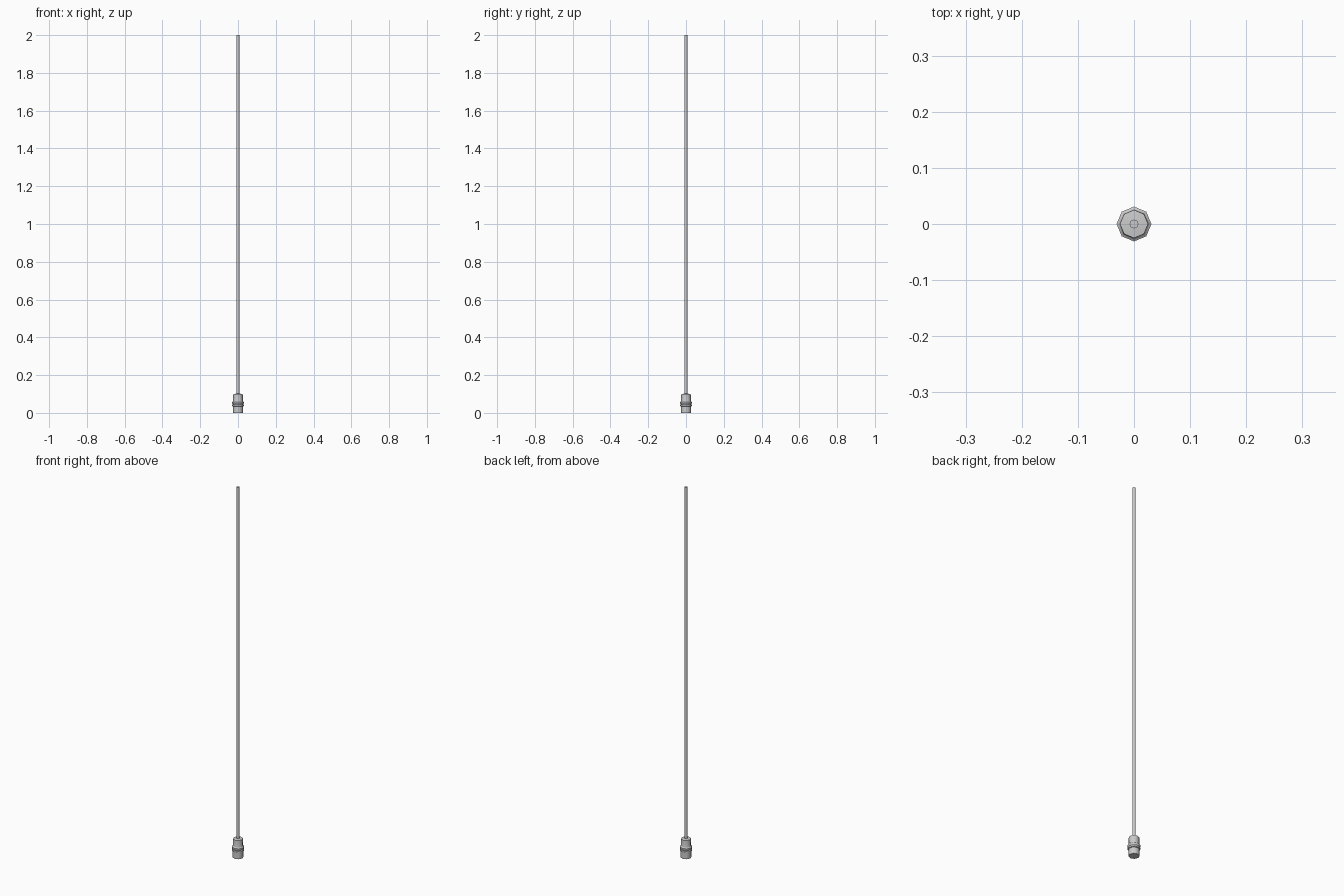
import bpy, bmesh, math

if "Cube" in bpy.data.objects:
    bpy.data.objects.remove(bpy.data.objects["Cube"])

SIDES = 8

def lathe(name, profile):
    """Revolve (radius, z) points around z with eight sides, capped at both ends."""
    bm = bmesh.new()
    rings = []
    for r, z in profile:
        rings.append([bm.verts.new((r * math.cos(2 * math.pi * i / SIDES),
                                    r * math.sin(2 * math.pi * i / SIDES), z))
                      for i in range(SIDES)])
    for a, b in zip(rings, rings[1:]):
        for i in range(SIDES):
            j = (i + 1) % SIDES
            bm.faces.new((a[i], a[j], b[j], b[i]))
    bm.faces.new(rings[0][::-1])
    bm.faces.new(rings[-1])
    for f in bm.faces:
        f.smooth = True
    mesh = bpy.data.meshes.new(name)
    bm.to_mesh(mesh)
    bm.free()
    obj = bpy.data.objects.new(name, mesh)
    bpy.context.collection.objects.link(obj)
    bpy.context.view_layer.objects.active = obj
    obj.select_set(True)
    bpy.ops.object.shade_smooth_by_angle(angle=math.radians(50))
    obj.select_set(False)
    return obj

# Base connector: lower sleeve, two raised grip ridges, upper sleeve
profile = [(0.027, 0.0), (0.027, 0.034)]
for z in (0.036, 0.050):
    profile += [(0.031, z), (0.031, z + 0.008), (0.027, z + 0.010)]
profile += [(0.026, 0.064), (0.025, 0.10), (0.008, 0.102)]
lathe("base_connector", profile)

# Long thin whip rod
lathe("whip_rod", [(0.008, 0.095), (0.008, 2.0)])
